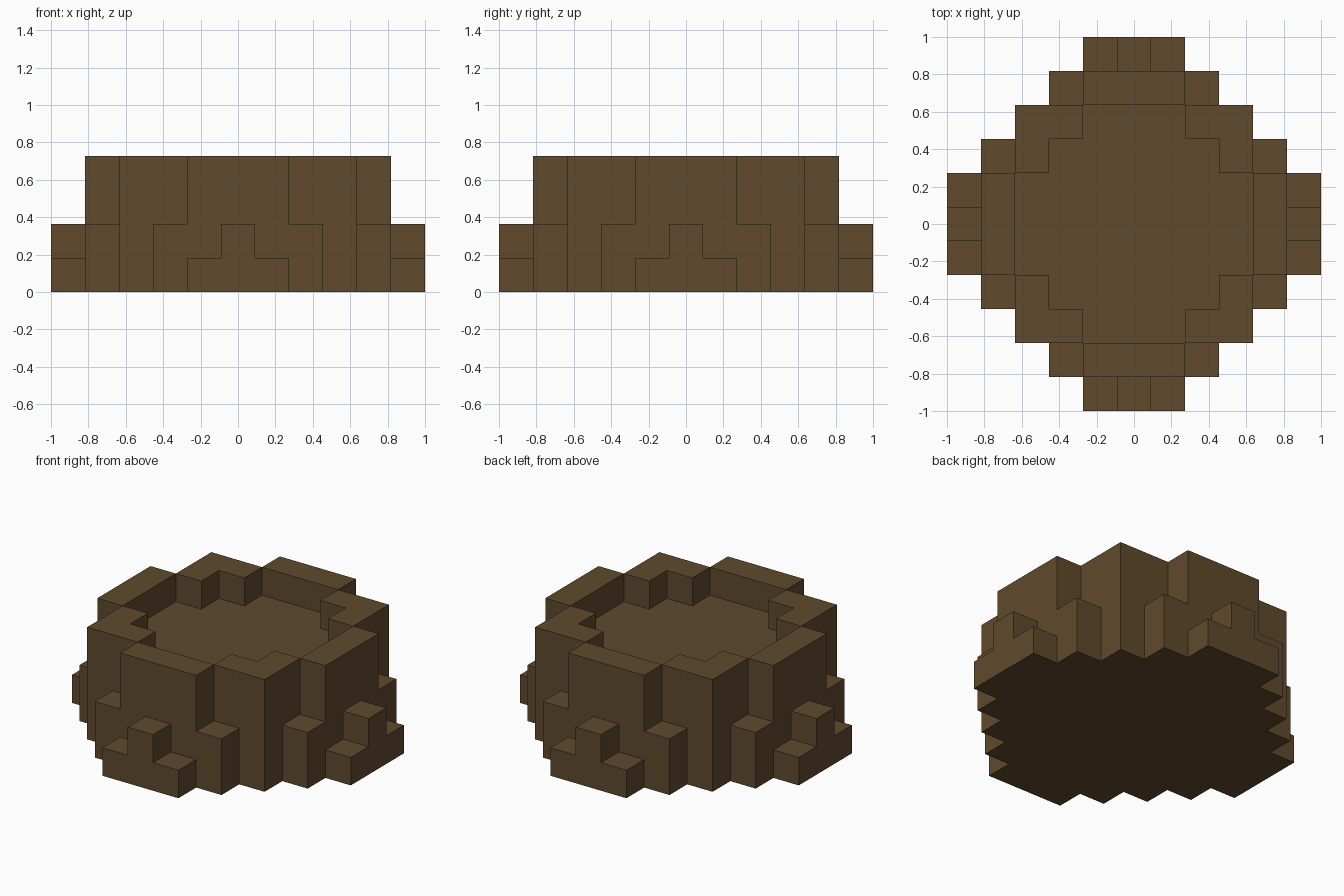
import bpy, bmesh

cube = bpy.data.objects.get("Cube")
if cube:
    bpy.data.objects.remove(cube, do_unlink=True)

U = 2 / 11  # one block

brown = bpy.data.materials.new("dark brown")
colour = (0.117, 0.068, 0.026, 1)
brown.diffuse_color = colour
brown.use_nodes = True
brown.node_tree.nodes["Principled BSDF"].inputs["Base Color"].default_value = colour


def height(x, y):
    """Height in blocks of the column at a cell; same in all eight octants."""
    a, b = sorted((abs(x), abs(y)))     # a <= b
    if b == 5:                          # feet: two-block middle, low sides
        return (2, 1)[a] if a < 2 else 0
    if b == 4:                          # outer wall and low corner buttresses
        return (4, 4, 2)[a] if a < 3 else 0
    if b == 3:                          # corner walls, else basin floor
        return 4 if a >= 2 else 3
    return 3 if b < 3 else 0            # basin floor


bm = bmesh.new()


def quad(*corners):
    bm.faces.new([bm.verts.new([c * U for c in p]) for p in corners])


# Outer skin of the stepped columns
for i in range(-5, 6):
    for j in range(-5, 6):
        h = height(i, j)
        if not h:
            continue
        x0, x1, y0, y1 = i - 0.5, i + 0.5, j - 0.5, j + 0.5
        quad((x0, y0, h), (x1, y0, h), (x1, y1, h), (x0, y1, h))
        quad((x0, y1, 0), (x1, y1, 0), (x1, y0, 0), (x0, y0, 0))
        # Walls wherever the neighbour is lower
        for dx, dy in ((1, 0), (0, 1), (-1, 0), (0, -1)):
            cx, cy = i + dx / 2, j + dy / 2
            ax, ay = cx + dy / 2, cy - dx / 2
            bx, by = cx - dy / 2, cy + dx / 2
            for z in range(height(i + dx, j + dy), h):
                quad((ax, ay, z), (bx, by, z), (bx, by, z + 1), (ax, ay, z + 1))

# Weld, then merge coplanar squares into large flat faces
bmesh.ops.remove_doubles(bm, verts=bm.verts, dist=0.001)
bmesh.ops.dissolve_limit(bm, angle_limit=0.01, verts=bm.verts, edges=bm.edges)

mesh = bpy.data.meshes.new("stepped_basin")
bm.to_mesh(mesh)
bm.free()
mesh.materials.append(brown)
basin = bpy.data.objects.new("stepped_basin", mesh)
bpy.context.collection.objects.link(basin)
